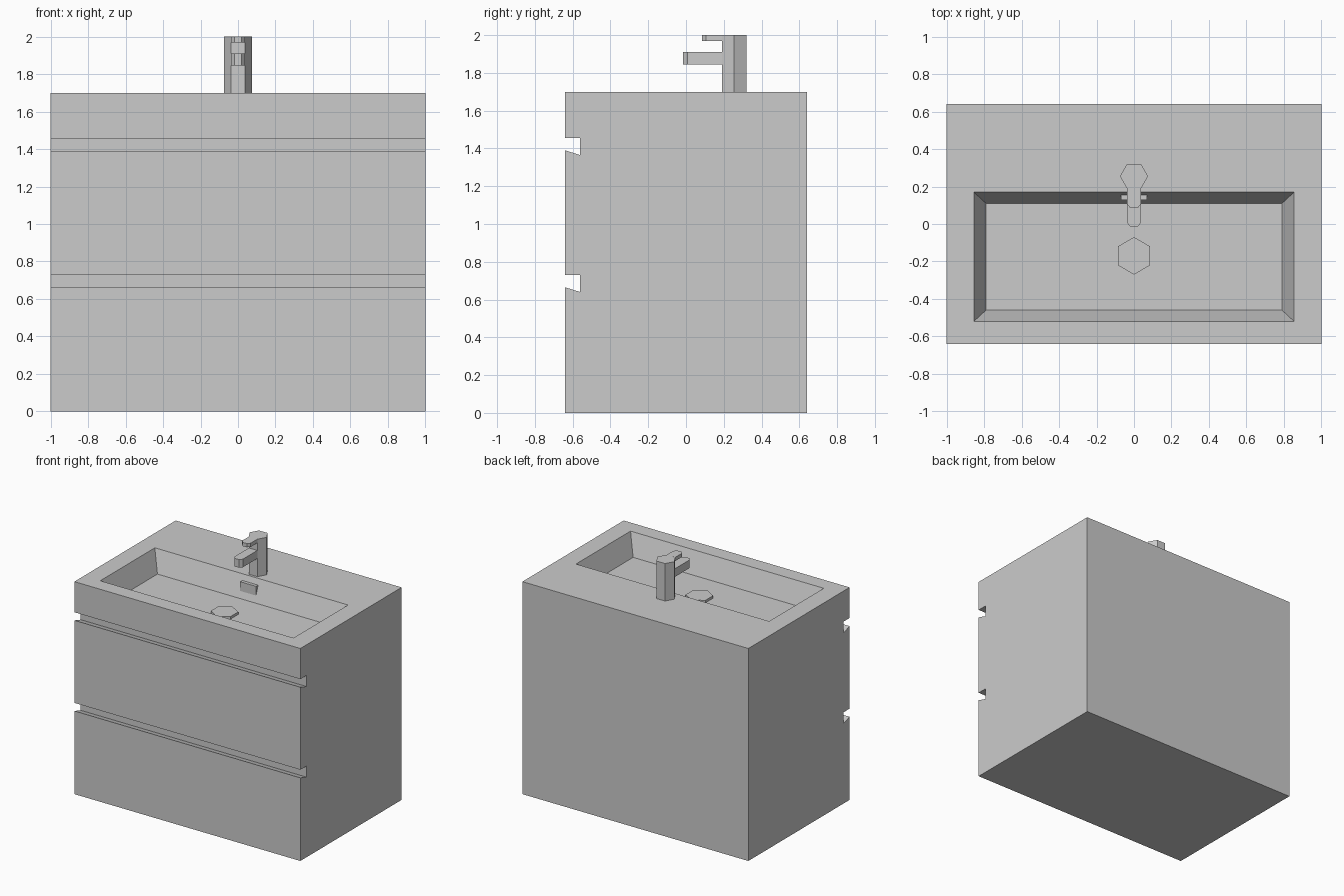
import bpy, bmesh, math

if "Cube" in bpy.data.objects:
    bpy.data.objects.remove(bpy.data.objects["Cube"])


def finish(bm, name):
    bmesh.ops.recalc_face_normals(bm, faces=bm.faces)
    mesh = bpy.data.meshes.new(name)
    bm.to_mesh(mesh)
    bm.free()
    obj = bpy.data.objects.new(name, mesh)
    bpy.context.collection.objects.link(obj)
    return obj


def prism_bm(points, offset):
    """Extrude a closed 3D outline along an offset."""
    bm = bmesh.new()
    face = bm.faces.new([bm.verts.new(p) for p in points])
    ext = bmesh.ops.extrude_face_region(bm, geom=[face], use_keep_orig=True)
    verts = [g for g in ext["geom"] if isinstance(g, bmesh.types.BMVert)]
    bmesh.ops.translate(bm, verts=verts, vec=offset)
    bmesh.ops.recalc_face_normals(bm, faces=bm.faces)
    return bm


def upright(name, outline, z0, z1):
    return finish(prism_bm([(x, y, z0) for x, y in outline], (0, 0, z1 - z0)), name)


def hexagon(cy, r, turn=0.0):
    return [(r * math.cos(turn + i * math.pi / 3), cy + r * math.sin(turn + i * math.pi / 3))
            for i in range(6)]


# Cabinet: side profile with two finger grooves, extruded across the width
TOP, FRONT, BACK = 1.70, -0.64, 0.64
profile = [(BACK, 0), (FRONT, 0)]
for low, high in ((0.665, 0.73), (1.39, 1.455)):
    profile += [(FRONT, low), (-0.56, low - 0.025), (-0.56, high), (FRONT, high)]
profile += [(FRONT, TOP), (BACK, TOP)]
bm = prism_bm([(-1, y, z) for y, z in profile], (2, 0, 0))

# Basin: inset the top face twice into a rim and a sunken floor
top = next(f for f in bm.faces if f.normal.z > 0.9 and f.calc_center_median().z > 1.69)
for half_x, y0, y1, z in ((0.855, -0.52, 0.17, TOP), (0.79, -0.46, 0.11, 1.53)):
    mid = top.calc_center_median()
    bmesh.ops.inset_region(bm, faces=[top], thickness=0.05)
    for v in top.verts:
        v.co = (half_x if v.co.x > mid.x else -half_x, y1 if v.co.y > mid.y else y0, z)
finish(bm, "vanity_cabinet")

# Drain plug and overflow cover
upright("drain_plug", hexagon(-0.17, 0.10, math.pi / 6), 1.52, 1.55)
upright("overflow_cover", [(-0.07, 0.128), (0.07, 0.128), (0.07, 0.16), (-0.07, 0.16)], 1.57, 1.655)

# Tap: hexagonal column with chamfer-ended spout and lever
upright("tap_column", hexagon(0.255, 0.075), TOP, 2.0)
for name, tip, z0, z1 in (("tap_spout", -0.015, 1.845, 1.91), ("tap_lever", 0.085, 1.97, 2.0)):
    upright(name, [(-0.0375, 0.19), (-0.0375, tip + 0.022), (-0.019, tip),
                   (0.019, tip), (0.0375, tip + 0.022), (0.0375, 0.19)], z0, z1)
